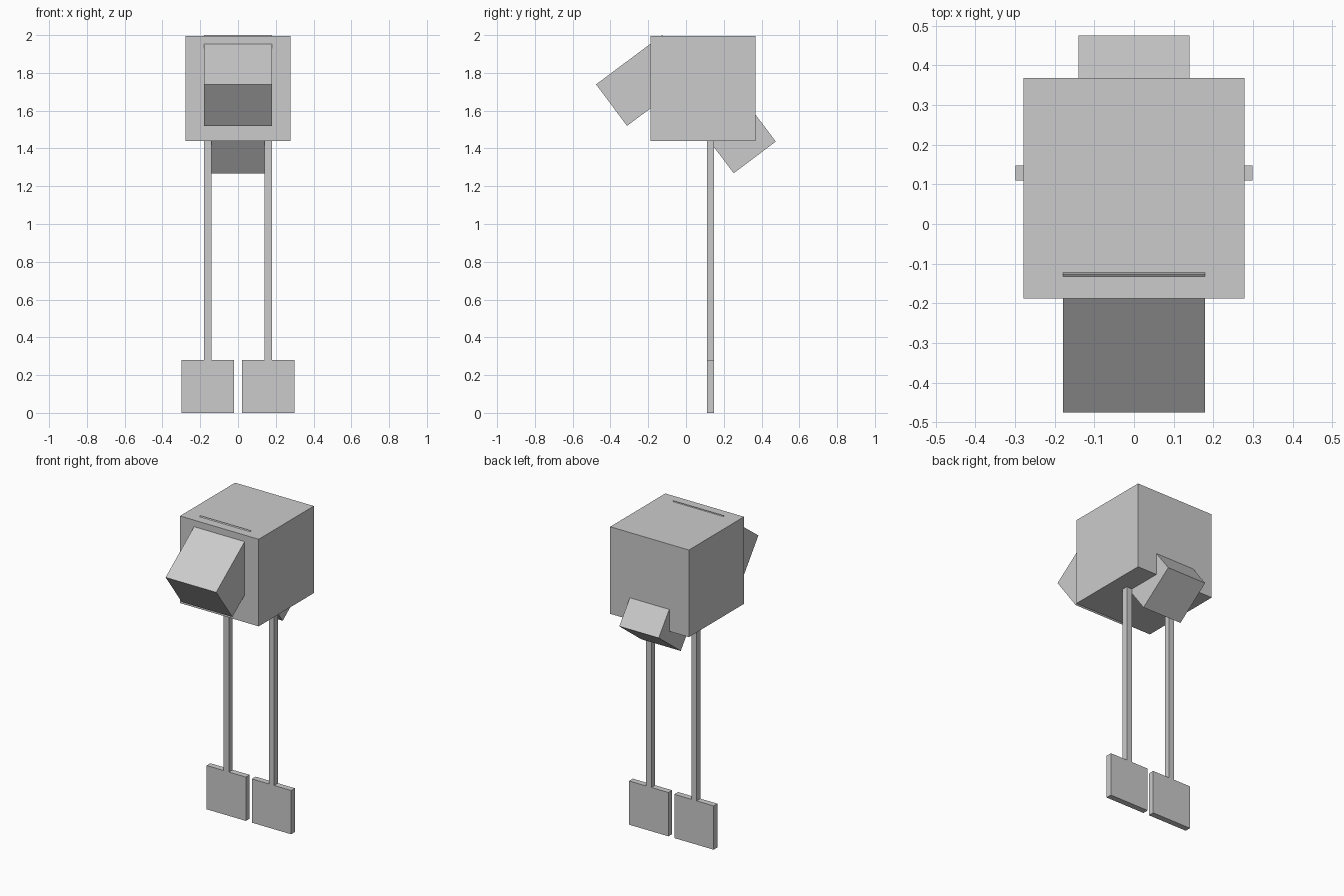
import bpy
from math import radians

if "Cube" in bpy.data.objects:
    bpy.data.objects.remove(bpy.data.objects["Cube"])


def box(name, center, size, tilt=0.0):
    """Box of the given size, tilted about the x axis (degrees)."""
    bpy.ops.mesh.primitive_cube_add(size=1, location=center,
                                    rotation=(radians(tilt), 0, 0))
    ob = bpy.context.object
    ob.name = name
    ob.scale = size
    bpy.ops.object.transform_apply(location=False, rotation=True, scale=True)
    return ob


# Body: large cube
box("body", (0, 0.09, 1.717), (0.557, 0.557, 0.557))

# Head: block tilted down at the front, top edge just breaks the body's top
box("head", (0, -0.219, 1.76), (0.358, 0.437, 0.274), 36.7)

# Tail: smaller cube tilted out of the lower back edge
box("tail", (0, 0.28, 1.464), (0.279, 0.279, 0.279), 37)

# Thin legs with flat upright square feet, mirrored left and right
for side, s in (("left", -1), ("right", 1)):
    box(f"{side}_leg", (s * 0.16, 0.129, 0.86), (0.038, 0.038, 1.16))
    box(f"{side}_foot", (s * 0.16, 0.129, 0.14), (0.278, 0.038, 0.28))
